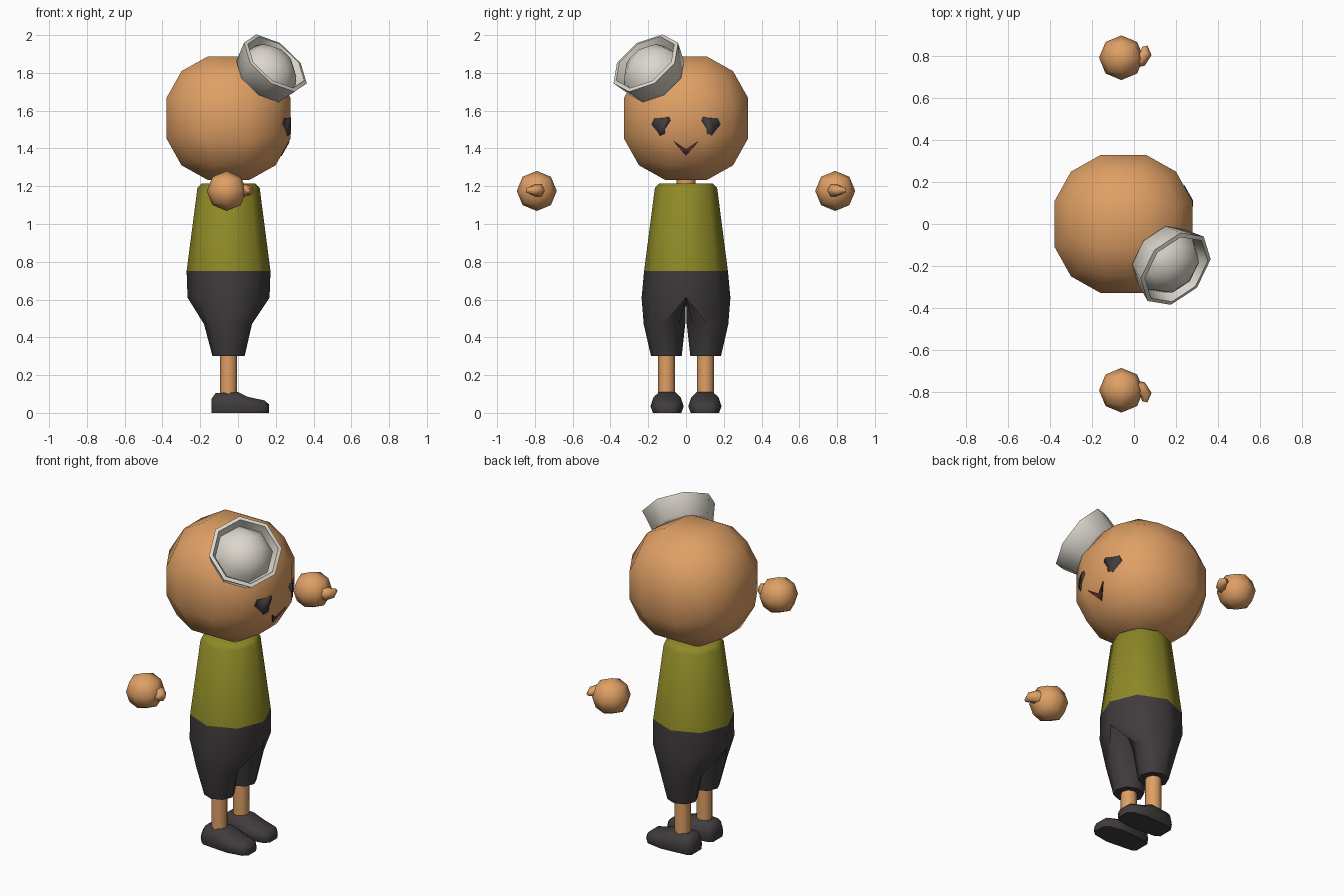
import bpy, bmesh, math
from mathutils import Vector, Matrix

if "Cube" in bpy.data.objects:
    bpy.data.objects.remove(bpy.data.objects["Cube"])

CX = -0.05  # body axis; the figure faces +x


def material(name, rgb):
    m = bpy.data.materials.new(name)
    m.diffuse_color = (*rgb, 1)
    m.use_nodes = True
    m.node_tree.nodes["Principled BSDF"].inputs["Base Color"].default_value = m.diffuse_color
    return m


SKIN = material("skin", (0.74, 0.35, 0.13))
SHIRT = material("olive shirt", (0.27, 0.25, 0.02))
DARK = material("charcoal cloth", (0.052, 0.045, 0.046))
WHITE = material("off white", (0.72, 0.68, 0.61))
MOUTH = material("dark red", (0.075, 0.02, 0.022))


def finish(name, bm, mat, angle=50):
    bmesh.ops.recalc_face_normals(bm, faces=bm.faces)
    me = bpy.data.meshes.new(name)
    bm.to_mesh(me)
    bm.free()
    ob = bpy.data.objects.new(name, me)
    bpy.context.collection.objects.link(ob)
    me.materials.append(mat)
    bpy.ops.object.select_all(action='DESELECT')
    bpy.context.view_layer.objects.active = ob
    ob.select_set(True)
    bpy.ops.object.shade_smooth_by_angle(angle=math.radians(angle))
    return ob


def loft_bm(rings, caps=(True, True)):
    bm = bmesh.new()
    vs = [[bm.verts.new(p) for p in r] for r in rings]
    n = len(rings[0])
    for a, b in zip(vs, vs[1:]):
        for i in range(n):
            j = (i + 1) % n
            bm.faces.new((a[i], a[j], b[j], b[i]))
    if caps[0]:
        bm.faces.new(vs[0])
    if caps[1]:
        bm.faces.new(vs[-1])
    return bm


def oval(cx, cy, z, rx, ry, n=8):
    return [(cx + rx * math.cos(2 * math.pi * i / n),
             cy + ry * math.sin(2 * math.pi * i / n), z) for i in range(n)]


def ball(name, center, r, cuts, mat):
    """Cube subdivided and pushed out to a sphere."""
    bm = bmesh.new()
    bmesh.ops.create_cube(bm, size=2)
    bmesh.ops.subdivide_edges(bm, edges=bm.edges, cuts=cuts, use_grid_fill=True)
    for v in bm.verts:
        v.co = v.co.normalized() * r + Vector(center)
    return finish(name, bm, mat, 80)


# Head and neck
HEAD = (CX, 0, 1.56)
head = ball("head", HEAD, 0.362, 2, SKIN)
finish("neck", loft_bm([oval(CX, 0, z, 0.05, 0.05) for z in (1.19, 1.27)]), SKIN)

# Shirt
finish("shirt", loft_bm([oval(CX, 0, z, r, r) for z, r in
                         ((0.75, 0.222), (1.19, 0.165), (1.215, 0.14))]), SHIRT)


# Trousers: one half, from a half-round waist to a round cuff, then mirrored
def waist(z, rx, ry):
    pts = [(CX + rx * math.cos(i * math.pi / 4), ry * math.sin(i * math.pi / 4), z)
           for i in range(5)]
    pts = [(x, 0.0 if y < 1e-6 else y, zz) for x, y, zz in pts]
    return pts + [(CX + rx * f, 0.0, z) for f in (-0.5, 0, 0.5)]


bm = loft_bm([waist(0.75, 0.222, 0.222), waist(0.61, 0.217, 0.235),
              oval(CX - 0.003, 0.114, 0.47, 0.127, 0.11),
              oval(CX, 0.104, 0.30, 0.085, 0.081)], (False, True))
seam = [f for f in bm.faces if all(v.co.y < 1e-5 for v in f.verts)]
bmesh.ops.delete(bm, geom=seam, context='FACES')
half = bm.verts[:] + bm.edges[:] + bm.faces[:]
bmesh.ops.mirror(bm, geom=half, axis='Y', merge_dist=0.0005)
finish("trousers", bm, DARK)

# Left and right limbs
for side, s in (("left", 1), ("right", -1)):
    # Shin
    finish(side + "_shin", loft_bm([oval(CX, s * 0.103, z, 0.045, 0.045)
                                    for z in (0.07, 0.33)]), SKIN)
    # Shoe, lofted from heel to toe
    rings = []
    for x, w, h in ((-0.14, 0.052, 0.075), (-0.118, 0.072, 0.105), (0.0, 0.085, 0.11),
                    (0.05, 0.088, 0.085), (0.14, 0.07, 0.066), (0.165, 0.04, 0.045)):
        rings.append([(x, s * 0.1 + w * a, h * b) for a, b in
                      ((-0.85, 0), (-1, 0.4), (-0.85, 0.75), (-0.5, 1),
                       (0.5, 1), (0.85, 0.75), (1, 0.4), (0.85, 0))])
    finish(side + "_shoe", loft_bm(rings), DARK)
    # Hand
    ball(side + "_hand", (-0.06, s * 0.79, 1.175), 0.106, 1, SKIN)
    # Thumb, hooked outward
    rings = []
    for x, y, r, turn in ((-0.02, 0.775, 0.035, 10), (0.035, 0.785, 0.037, 25),
                          (0.058, 0.812, 0.027, 70), (0.051, 0.845, 0.013, 105)):
        t = math.radians(turn)
        rings.append([(x - math.sin(t) * r * math.cos(a),
                       s * (y + math.cos(t) * r * math.cos(a)),
                       1.178 + r * math.sin(a))
                      for a in (i * math.pi / 3 for i in range(6))])
    finish(side + "_thumb", loft_bm(rings), SKIN, 70)

# Face details: thin plates that follow the head surface
shell = head.copy()
shell.data = head.data.copy()
shell.name = "face_helper"
shell.hide_render = True
bpy.context.collection.objects.link(shell)
for v in shell.data.vertices:
    v.co = Vector(HEAD) + (v.co - Vector(HEAD)) * 1.012


def face_plate(name, outline, mat):
    bm = loft_bm([[(x, y, z) for y, z in outline] for x in (0.19, 0.36)])
    ob = finish(name, bm, mat)
    mod = ob.modifiers.new("fit", 'BOOLEAN')
    mod.operation = 'INTERSECT'
    mod.solver = 'EXACT'
    mod.object = shell
    bpy.ops.object.modifier_apply(modifier=mod.name)


EYE = ((0.082, 1.548), (0.09, 1.567), (0.125, 1.56), (0.168, 1.562), (0.184, 1.527),
       (0.155, 1.492), (0.138, 1.468), (0.112, 1.478), (0.11, 1.505))
for side, s in (("left", 1), ("right", -1)):
    face_plate(side + "_eye", [(s * y, z) for y, z in EYE], DARK)
face_plate("mouth", ((-0.064, 1.437), (0, 1.395), (0.064, 1.437), (0.022, 1.385),
                     (0, 1.36), (-0.022, 1.385)), MOUTH)
bpy.data.objects.remove(shell)

# Cap: turned-up brim around a low dome, tilted on the head
bm = loft_bm([oval(0, 0, z, r, r) for r, z in
              ((0.15, -0.13), (0.17, -0.12), (0.203, 0.0), (0.182, 0.006),
               (0.16, -0.045), (0.135, 0.0), (0.085, 0.04), (0.03, 0.055))])
axis = Vector((0.56, -0.49, 0.66)).normalized()
bmesh.ops.transform(bm, verts=bm.verts, matrix=Matrix.Translation((0.198, -0.213, 1.852))
                    @ axis.to_track_quat('Z', 'Y').to_matrix().to_4x4())
finish("cap", bm, WHITE)
